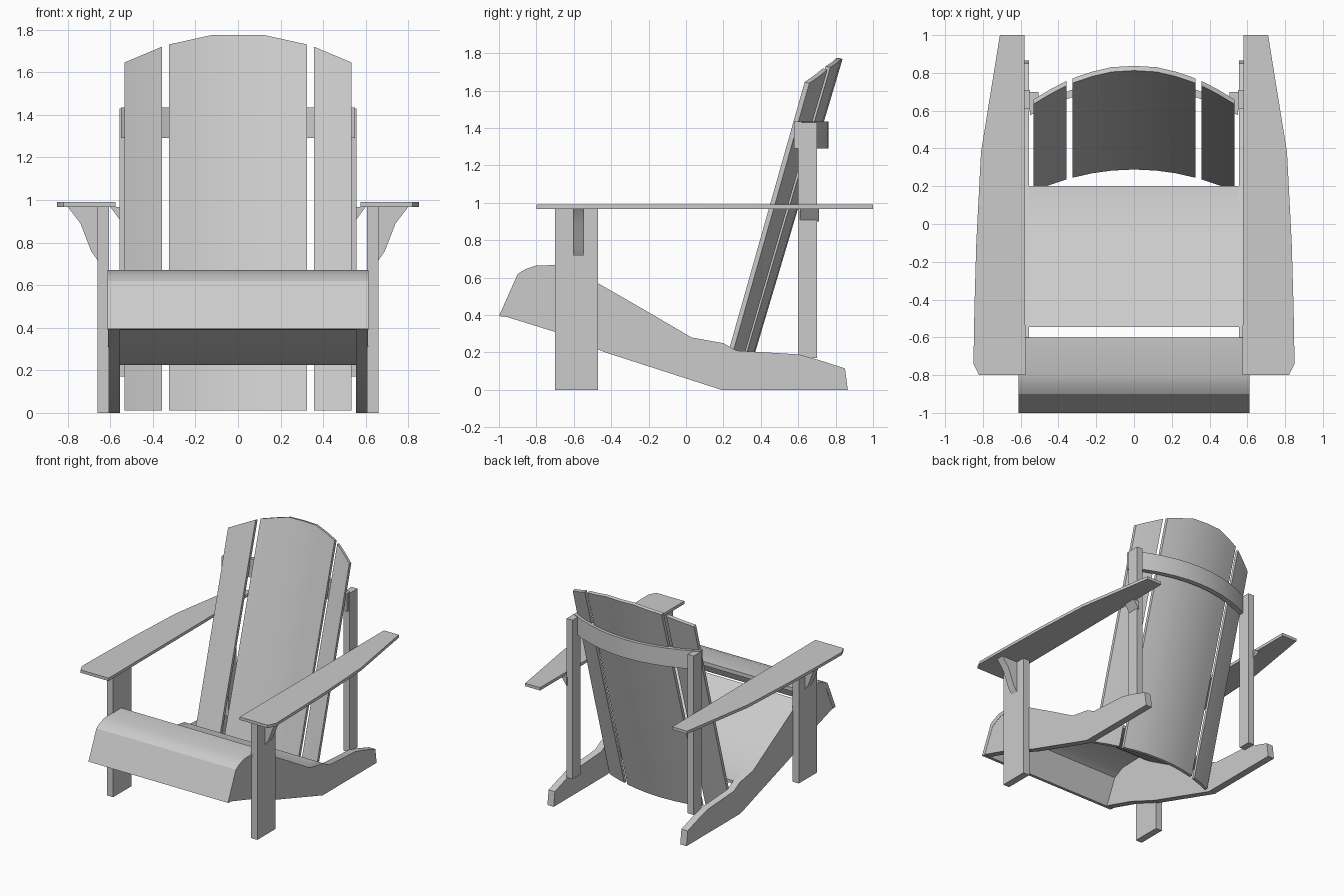
import bpy, bmesh
from mathutils import Vector

cube = bpy.data.objects.get("Cube")
if cube:
    bpy.data.objects.remove(cube, do_unlink=True)

GREY = (0.6, 0.6, 0.6, 1.0)
mat = bpy.data.materials.new("grey_wood")
mat.use_nodes = True
mat.diffuse_color = GREY
mat.node_tree.nodes["Principled BSDF"].inputs["Base Color"].default_value = GREY


def finish(name, bm):
    """Turn a bmesh into a shaded object."""
    bmesh.ops.recalc_face_normals(bm, faces=bm.faces)
    mesh = bpy.data.meshes.new(name)
    bm.to_mesh(mesh)
    bm.free()
    mesh.materials.append(mat)
    obj = bpy.data.objects.new(name, mesh)
    bpy.context.collection.objects.link(obj)
    bpy.ops.object.select_all(action='DESELECT')
    obj.select_set(True)
    bpy.context.view_layer.objects.active = obj
    bpy.ops.object.shade_smooth_by_angle(angle=0.5)
    return obj


def extrude(name, points, axis, lo, hi):
    """Extrude a flat outline along an axis (0, 1 or 2) from lo to hi."""
    bm = bmesh.new()
    verts = []
    for p in points:
        co = list(p)
        co.insert(axis, lo)
        verts.append(bm.verts.new(co))
    face = bm.faces.new(verts)
    out = bmesh.ops.extrude_face_region(bm, geom=[face])
    shift = Vector((0, 0, 0))
    shift[axis] = hi - lo
    moved = [g for g in out["geom"] if isinstance(g, bmesh.types.BMVert)]
    bmesh.ops.translate(bm, vec=shift, verts=moved)
    return finish(name, bm)


def pair(name, points, axis, lo, hi):
    """Extruded part on the left side plus its mirrored twin."""
    extrude("left_" + name, points, axis, lo, hi)
    if axis == 0:
        extrude("right_" + name, points, axis, -hi, -lo)
    else:
        extrude("right_" + name, [(-x, v) for x, v in points], axis, lo, hi)


def rect(a0, a1, b0, b1):
    return [(a0, b0), (a1, b0), (a1, b1), (a0, b1)]


def sheet(top, thick):
    """Closed profile of a bent board lying under a line."""
    return top + [(y, z - thick) for y, z in reversed(top)]


def back_y(x, z):
    """Front surface of the reclined, bowed back."""
    return 0.285 - 0.41 * x * x + (0.297 - 0.05 * x * x) * z


def bowed(name, xs, section):
    """Loft a four-cornered (y, z) section across x."""
    bm = bmesh.new()
    rings = [[bm.verts.new((x, y, z)) for y, z in section(x)] for x in xs]
    for a, b in zip(rings, rings[1:]):
        for i in range(4):
            j = (i + 1) % 4
            bm.faces.new((a[i], a[j], b[j], b[i]))
    bm.faces.new(rings[0])
    bm.faces.new(rings[-1])
    return finish(name, bm)


# Seat rails that also form the rear feet
seat_top = [(-0.545, 0.62), (-0.47, 0.57), (-0.2, 0.415), (0.03, 0.28), (0.2, 0.25)]
rail = [(-0.99, 0.4), (-0.89, 0.61), (-0.8, 0.655), (-0.6, 0.66)] + seat_top
rail += [(0.27, 0.21), (0.6, 0.19), (0.71, 0.16), (0.85, 0.115), (0.865, 0.0),
         (0.19, 0.0), (-0.43, 0.2), (-0.7, 0.31)]
pair("seat_rail", rail, 0, 0.555, 0.61)

# Seat board and rolled front board
extrude("seat", sheet(seat_top, 0.025), 0, -0.56, 0.56)
front = [(-1, 0.395), (-0.9, 0.62), (-0.86, 0.645), (-0.8, 0.665), (-0.6, 0.67),
         (-0.6, 0.64), (-0.79, 0.635), (-0.88, 0.59), (-0.97, 0.39)]
extrude("front_board", front, 0, -0.612, 0.612)

# Legs, arms and their supports
pair("front_leg", rect(-0.7, -0.47, 0, 0.97), 0, 0.605, 0.66)
pair("rear_upright", rect(0.6, 0.7, 0.17, 1.43), 0, 0.505, 0.557)
arm = [(0.575, -0.8), (0.82, -0.8), (0.85, -0.74), (0.845, -0.45), (0.835, -0.1),
       (0.81, 0.38), (0.71, 1.0), (0.58, 1.0)]
pair("armrest", arm, 2, 0.967, 0.99)
bracket = [(0.655, 0.71), (0.69, 0.76), (0.74, 0.89), (0.8, 0.968), (0.655, 0.968)]
pair("arm_bracket", bracket, 1, -0.605, -0.545)
pair("arm_cleat", [(0.55, 0.9), (0.6, 0.968), (0.55, 0.968)], 1, 0.61, 0.71)


# Back slats
def slat_top(x):
    x = abs(x)
    return 1.775 - 0.22 * max(0, x - 0.12) - 0.2 * max(0, x - 0.34)


def slat_section(x):
    top, low = slat_top(x), 0.012
    f0, f1 = back_y(x, low), back_y(x, top)
    return [(f0, low), (f1, top), (f1 + 0.025, top - 0.006), (f0 + 0.025, low)]


bowed("centre_slat", [-0.325, -0.22, -0.12, 0, 0.12, 0.22, 0.325], slat_section)
bowed("left_slat", [0.358, 0.445, 0.532], slat_section)
bowed("right_slat", [-0.532, -0.445, -0.358], slat_section)


# Bowed rail behind the slats
def bar_section(x):
    y = back_y(x, 1.44) + 0.01
    return [(y, 1.29), (y, 1.435), (y + 0.04, 1.435), (y + 0.04, 1.29)]


bowed("back_crossbar", [i * 0.11 for i in range(-5, 6)], bar_section)
